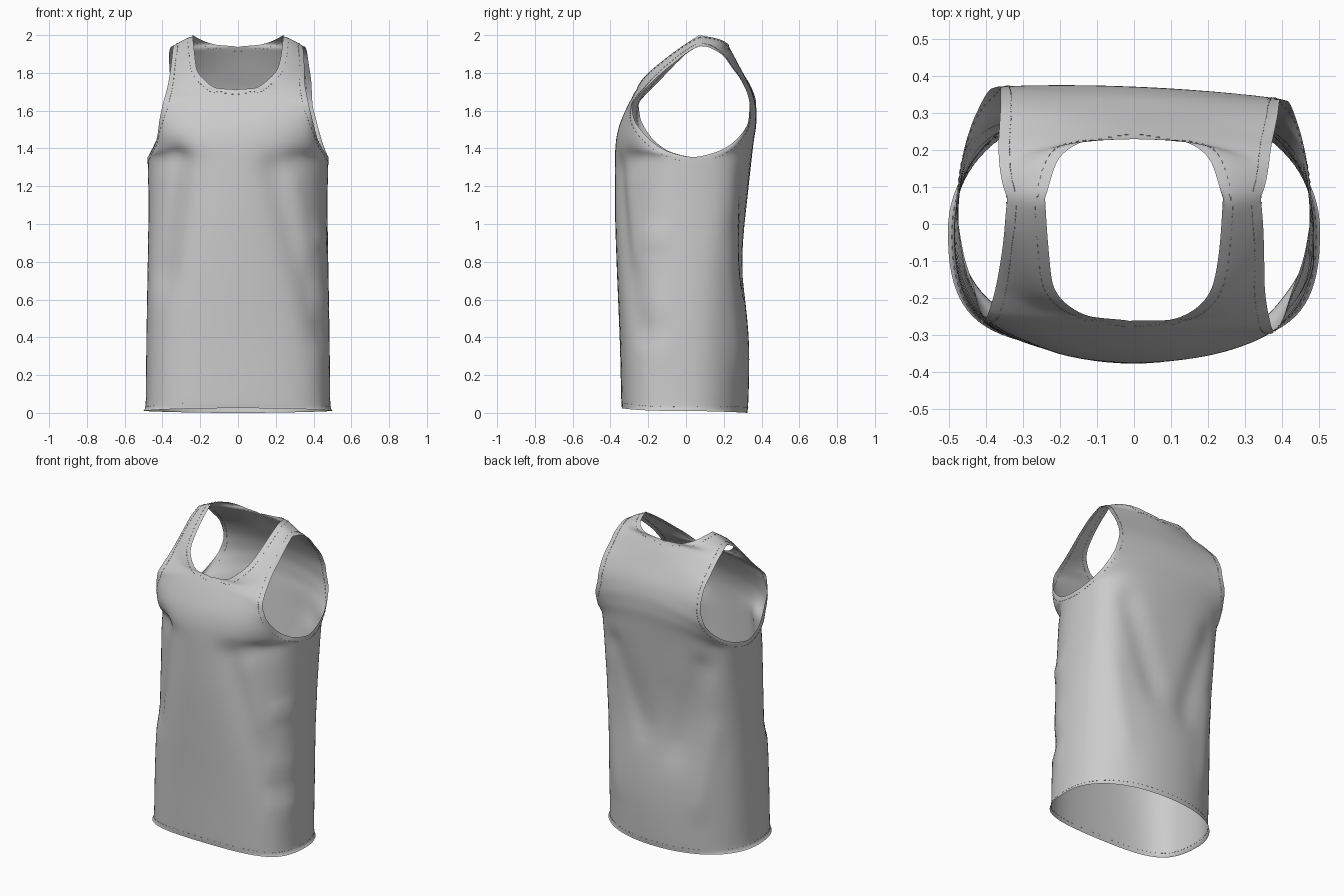
import bpy, bmesh, math
from mathutils import Vector
from mathutils.bvhtree import BVHTree

if "Cube" in bpy.data.objects:
    bpy.data.objects.remove(bpy.data.objects["Cube"])

# Panel rows, hem to shoulder: inner x, y, z (centre / neckline), outer x, y, z (side seam / armhole), roundness
FRONT = [
    (0, -.34, .025, .502, -.02, .01, .8), (0, -.343, .05, .49, -.02, .035, .8),
    (0, -.35, .35, .487, -.02, .35, .77), (0, -.367, .75, .48, -.01, .75, .7),
    (0, -.378, 1.1, .475, 0, 1.1, .62), (0, -.378, 1.32, .48, .04, 1.355, .61),
    (0, -.374, 1.42, .46, -.08, 1.38, .67), (0, -.357, 1.51, .425, -.195, 1.46, .66),
    (0, -.32, 1.6, .402, -.26, 1.565, .55), (0, -.285, 1.67, .387, -.268, 1.63, .35),
    (0, -.262, 1.71, .375, -.235, 1.68, .15), (.1, -.255, 1.72, .365, -.19, 1.725, .1),
    (.17, -.225, 1.765, .358, -.14, 1.775, .1), (.215, -.165, 1.825, .352, -.06, 1.85, .1),
    (.232, -.05, 1.92, .347, .015, 1.912, .1), (.24, .07, 2, .342, .07, 1.942, .1)]
BACK = [
    (0, .325, 0, .502, -.02, .01, .61), (0, .33, .03, .49, -.02, .035, .61),
    (0, .338, .35, .487, -.02, .35, .64), (0, .297, .8, .48, -.01, .75, .76),
    (0, .327, 1.15, .475, 0, 1.1, .82), (0, .35, 1.36, .48, .04, 1.355, .79),
    (0, .36, 1.45, .465, .16, 1.38, .73), (0, .37, 1.53, .435, .28, 1.45, .66),
    (0, .37, 1.6, .4, .348, 1.55, .5), (0, .352, 1.69, .378, .354, 1.64, .3),
    (0, .305, 1.79, .374, .315, 1.75, .1), (0, .26, 1.88, .37, .252, 1.83, .1),
    (0, .23, 1.935, .367, .2, 1.89, .1), (.12, .225, 1.95, .362, .15, 1.922, .1),
    (.2, .18, 1.977, .355, .11, 1.938, .1), (.24, .07, 2, .342, .07, 1.942, .1)]
SEAM_TOP = 5          # row where the side seam ends and the armhole begins
STEPS, HALF = 6, 24   # subdivisions per row, columns per half panel

# Drape folds: start, end, width, depth along the normal
FOLDS = [
    ((-.34, -.31, 1.34), (-.40, -.25, .75), .09, -.03),
    ((.20, -.37, 1.28), (.42, -.21, .4), .08, -.02),
    ((.30, -.34, 1.2), (.36, -.28, .85), .06, .01),
    ((-.42, -.22, 1.37), (-.33, -.32, 1.36), .07, -.01),
    ((.42, -.22, 1.37), (.33, -.32, 1.35), .07, -.012),
    ((.47, -.12, .92), (.42, -.22, .95), .035, .014),
    ((.47, -.12, .58), (.41, -.24, .58), .04, .012),
    ((.47, -.12, .32), (.41, -.24, .34), .04, .012),
    ((.30, .32, 1.22), (.10, .31, .75), .08, -.02),
    ((-.32, .31, 1.22), (-.14, .31, .65), .08, -.02),
    ((.36, .24, .85), (.30, .28, .3), .07, .01),
    ((-.36, .24, .8), (-.28, .28, .3), .06, .01)]


def smooth(a, b, v):
    t = min(1, max(0, (v - a) / (b - a)))
    return t * t * (3 - 2 * t)


def slope(rows, j, c, seg):
    """Monotone tangent, so closely spaced rows never overshoot."""
    a = rows[j][c] - rows[j - 1][c] if j > 0 else None
    b = rows[j + 1][c] - rows[j][c] if j < len(rows) - 1 else None
    if a is None:
        return b
    if b is None:
        return a
    if j == SEAM_TOP and 3 <= c <= 5:      # seam below, rounded armhole above
        return a if seg < SEAM_TOP else (0 if c == 5 else b)
    return 2 * a * b / (a + b) if a * b > 0 else 0


def row_at(rows, seg, t):
    out = []
    for c in range(7):
        p, q = rows[seg][c], rows[seg + 1][c]
        m, n = slope(rows, seg, c, seg), slope(rows, seg + 1, c, seg)
        out.append(p * (2*t**3 - 3*t*t + 1) + m * (t**3 - 2*t*t + t)
                   + q * (3*t*t - 2*t**3) + n * (t**3 - t*t))
    return out


def row_point(row, s):
    """Bezier from the inner to the outer edge, mirrored by the sign of s."""
    a, b, k = Vector(row[:3]), Vector(row[3:6]), row[6]
    t = abs(s)
    corner = Vector((b.x, a.y, 0))
    p = (a * (1-t)**3 + a.lerp(corner, max(k, .35)) * 3*t*(1-t)**2
         + b.lerp(corner, k) * 3*t*t*(1-t) + b * t**3)
    p.z = a.z + (b.z - a.z) * smooth(0, 1, t)
    if s < 0:
        p.x = -p.x
    # slight twist of the chest
    w = .045 * smooth(1.3, 1.6, p.z) * (1 - smooth(1.75, 1.94, p.z))
    return Vector((p.x + w * p.y, p.y - w * p.x, p.z))


def add_panel(bm, rows, flip):
    params = [(i, j / STEPS) for i in range(len(rows) - 1) for j in range(STEPS)]
    params.append((len(rows) - 2, 1.0))
    # two centre columns: they merge below the neckline and part into straps above
    cols = [c / HALF for c in range(-HALF, 0)] + [-1e-9, 1e-9]
    cols += [c / HALF for c in range(1, HALF + 1)]
    grid = []
    for seg, t in params:
        row = row_at(rows, seg, t)
        grid.append([bm.verts.new(row_point(row, s)) for s in cols])
    for lo, hi in zip(grid, grid[1:]):
        for c in range(len(lo) - 1):
            if c != HALF:
                f = [lo[c], lo[c + 1], hi[c + 1], hi[c]]
                bm.faces.new(f[::-1] if flip else f)


def finish(bm, name, soft):
    me = bpy.data.meshes.new(name)
    bm.to_mesh(me)
    ob = bpy.data.objects.new(name, me)
    bpy.context.collection.objects.link(ob)
    for p in me.polygons:
        p.use_smooth = soft
    return ob


# Shirt body: front and back panels sewn at the sides and shoulders
bm = bmesh.new()
add_panel(bm, FRONT, False)
add_panel(bm, BACK, True)
bmesh.ops.remove_doubles(bm, verts=bm.verts, dist=2e-4)
inner = [v for v in bm.verts if not v.is_boundary]
for _ in range(8):
    bmesh.ops.smooth_vert(bm, verts=inner, factor=.5,
                          use_axis_x=True, use_axis_y=True, use_axis_z=True)
bm.normal_update()
moves = []
for v in bm.verts:
    d = 0
    for a, b, width, depth in FOLDS:
        a, b = Vector(a), Vector(b)
        ab = b - a
        u = min(1, max(0, (v.co - a).dot(ab) / ab.length_squared))
        d += depth * math.exp(-((v.co - a - ab * u).length / width) ** 2)
    moves.append(v.normal * d)
for v, m in zip(bm.verts, moves):
    v.co += m
bm.normal_update()
finish(bm, "tank_top", True)

# Stitching: short raised dashes set in from every open edge
tree = BVHTree.FromBMesh(bm)
st = bmesh.new()
for e in bm.edges:
    if not e.is_boundary or e.calc_length() < .006:
        continue
    a, b = (v.co for v in e.verts)
    mid, along = (a + b) / 2, (b - a).normalized()
    inward = e.link_faces[0].calc_center_median() - mid
    inward = (inward - along * inward.dot(along)).normalized()
    co, n, _, _ = tree.find_nearest(mid + inward * .03)
    side = n.cross(along).normalized() * .001
    step = along * min(.005, e.calc_length() * .3)
    base, top = ([st.verts.new(co + n * h + p) for p in
                  (-step - side, step - side, step + side, -step + side)]
                 for h in (-.001, .002))
    st.faces.new(top)
    for i in range(4):
        j = (i + 1) % 4
        st.faces.new((base[i], base[j], top[j], top[i]))
bmesh.ops.recalc_face_normals(st, faces=st.faces)
finish(st, "stitching", False)
st.free()
bm.free()
